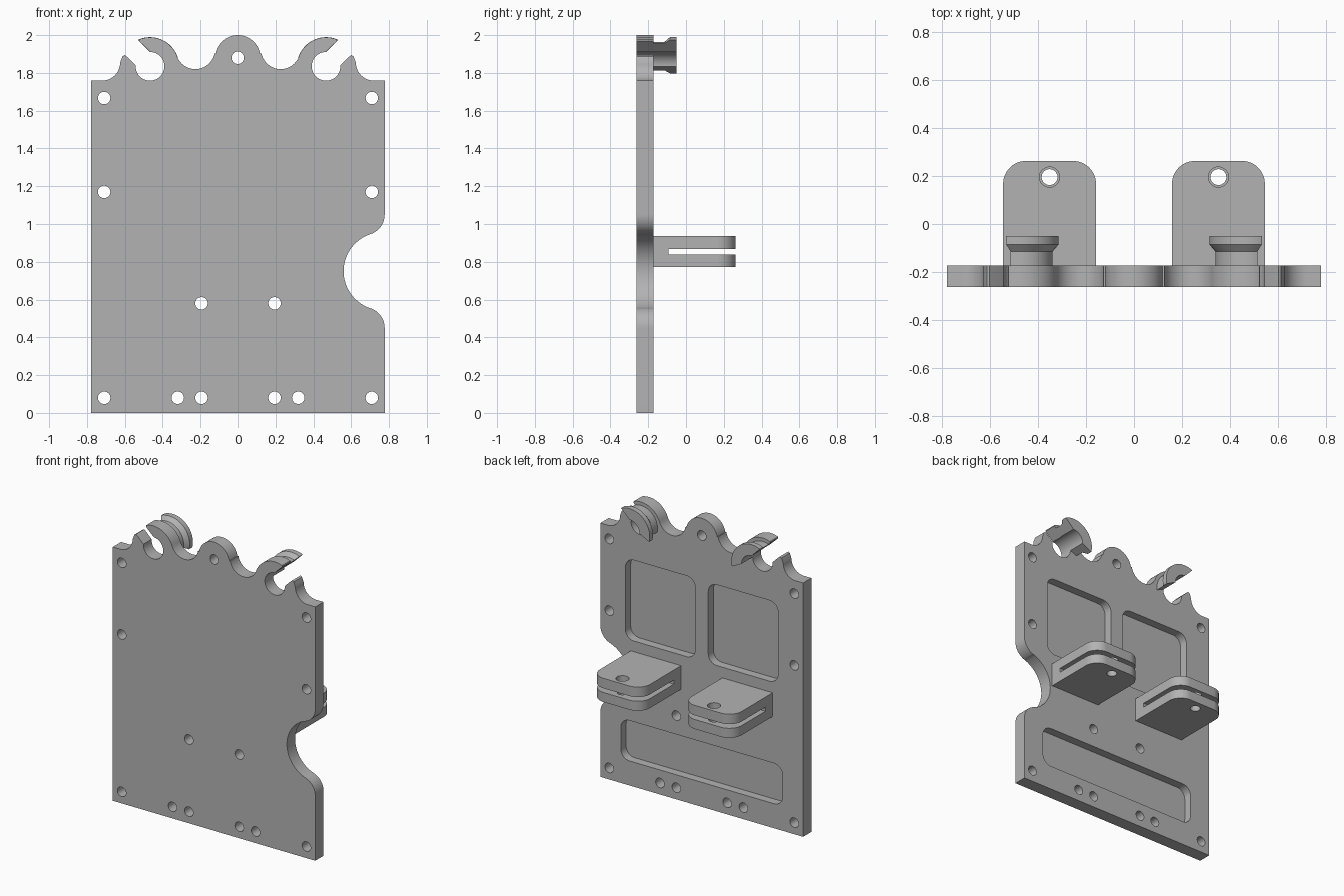
import bpy, bmesh, math
from mathutils import Vector

default = bpy.data.objects.get("Cube")
if default:
    bpy.data.objects.remove(default, do_unlink=True)

grey = bpy.data.materials.new("plain grey")
grey.use_nodes = True
GREY = (0.45, 0.45, 0.45, 1)
grey.diffuse_color = GREY
grey.node_tree.nodes["Principled BSDF"].inputs["Base Color"].default_value = GREY

FRONT, BACK, REAR = -0.262, -0.172, 0.262
BORE, FLANGE, NECK = 0.076, 0.154, 0.129
HOOK = (-0.467, 1.835)


def arc(cx, cy, r, a0, a1, n=20):
    angles = [math.radians(a0 + (a1 - a0) * i / n) for i in range(n + 1)]
    return [(cx + r * math.cos(a), cy + r * math.sin(a)) for a in angles]


def rounded(x0, x1, y0, y1, r):
    return (arc(x1 - r, y1 - r, r, 0, 90, 10) + arc(x0 + r, y1 - r, r, 90, 180, 10)
            + arc(x0 + r, y0 + r, r, 180, 270, 10) + arc(x1 - r, y0 + r, r, 270, 360, 10))


def disc(x, y, r):
    return arc(x, y, r, 0, 360, 32)[:-1]


def finish(bm, name):
    bmesh.ops.recalc_face_normals(bm, faces=bm.faces)
    mesh = bpy.data.meshes.new(name)
    bm.to_mesh(mesh)
    bm.free()
    ob = bpy.data.objects.new(name, mesh)
    mesh.materials.append(grey)
    bpy.context.collection.objects.link(ob)
    return ob


def prisms(name, outlines, lo, hi, axis):
    """Extrude closed outlines along y (outline in xz) or z (outline in xy)."""
    bm = bmesh.new()
    for pts in outlines:
        place = lambda p, d: (p[0], d, p[1]) if axis == "y" else (p[0], p[1], d)
        rings = [[bm.verts.new(place(p, d)) for p in pts] for d in (lo, hi)]
        bm.faces.new(rings[0])
        bm.faces.new(rings[1][::-1])
        for i in range(len(pts)):
            j = (i + 1) % len(pts)
            bm.faces.new((rings[0][i], rings[0][j], rings[1][j], rings[1][i]))
    return finish(bm, name)


def activate(ob):
    bpy.ops.object.select_all(action="DESELECT")
    ob.select_set(True)
    bpy.context.view_layer.objects.active = ob


def cut(ob, cutter):
    mod = ob.modifiers.new("cut", "BOOLEAN")
    mod.operation, mod.solver, mod.object = "DIFFERENCE", "EXACT", cutter
    activate(ob)
    bpy.ops.object.modifier_apply(modifier=mod.name)
    bpy.data.objects.remove(cutter, do_unlink=True)


def smooth(ob):
    activate(ob)
    bpy.ops.object.shade_smooth_by_angle(angle=math.radians(30))


# Plate outline: scalloped top edge with two open hooks, mirrored about x
crest = [(-0.777, 1.759)]
crest += arc(-0.72, 1.854, 0.095, -90, 0)
crest += [(-0.612, 1.888), (-0.6, 1.895), (-0.588, 1.885)]
crest += arc(*HOOK, BORE, 176, 448, 36)
crest += [(-0.524, 1.968), (-0.522, 1.977)]
crest += arc(*HOOK, 0.153, 108, 20.1)
crest += arc(-0.227, 1.923, 0.103, 200.1, 349.3, 24)
crest += arc(0, 1.88, 0.12, 169.3, 90)
outline = crest + [(-x, z) for x, z in crest[-2::-1]]

# Side notch with rounded shoulders
outline += arc(0.668, 1.05, 0.109, 0, -71.7)
outline += arc(0.767, 0.75, 0.207, 108.3, 251.7, 32)
outline += arc(0.668, 0.45, 0.109, 71.7, 0)
outline += [(0.777, 0), (-0.777, 0)]
plate = prisms("back_plate", [outline], FRONT, BACK, "y")

# Screw holes
spots = [(0, 1.88)]
for s in (-1, 1):
    spots += [(s * 0.709, z) for z in (0.08, 1.17, 1.667)]
    spots += [(s * 0.195, 0.58), (s * 0.195, 0.08), (s * 0.32, 0.08)]
cut(plate, prisms("hole_cutter", [disc(x, z, 0.033) for x, z in spots], -0.4, 0, "y"))

# Rear pockets
pockets = [rounded(0.05, 0.585, 1.01, 1.57, 0.065),
           rounded(-0.585, -0.05, 1.01, 1.57, 0.065),
           rounded(-0.62, 0.62, 0.17, 0.45, 0.065)]
cut(plate, prisms("pocket_cutter", pockets, BACK - 0.058, 0, "y"))
smooth(plate)


def lug(side, name):
    """Slotted clevis lug with a vertical pin hole."""
    x = side * 0.351
    w, r = 0.193, 0.095
    shape = [(x - w, BACK), (x + w, BACK)]
    shape += arc(x + w - r, REAR - r, r, 0, 90, 12) + arc(x - w + r, REAR - r, r, 90, 180, 12)
    ob = prisms(name, [shape], 0.772, 0.936, "z")
    slot = [(x - 1, -0.093), (x + 1, -0.093), (x + 1, 1), (x - 1, 1)]
    cut(ob, prisms("slot_cutter", [slot], 0.838, 0.867, "z"))
    cut(ob, prisms("pin_cutter", [disc(x, 0.195, 0.042)], 0.85, 1, "z"))
    cut(ob, prisms("pin_cutter", [disc(x, 0.195, 0.033)], 0.7, 0.855, "z"))
    smooth(ob)


def spool(side, name, n=32):
    """Grooved partial ring behind a hook, open on its outer side."""
    section = [(BORE, BACK), (NECK, BACK), (NECK, -0.114),
               (FLANGE, -0.085), (FLANGE, -0.049), (BORE, -0.049)]
    bm = bmesh.new()
    rings = []
    for i in range(n + 1):
        ring = []
        for r, y in section:
            start = math.pi / 4 + math.acos(0.075 / (r * math.sqrt(2)))
            end = -math.radians(14) * (r - BORE) / (FLANGE - BORE)
            a = start + (end - start) * i / n
            x = HOOK[0] + r * math.cos(a)
            ring.append(bm.verts.new(Vector((-side * x, y, HOOK[1] + r * math.sin(a)))))
        rings.append(ring)
    for a, b in zip(rings, rings[1:]):
        for j in range(len(section)):
            k = (j + 1) % len(section)
            bm.faces.new((a[j], a[k], b[k], b[j]))
    bm.faces.new(rings[0])
    bm.faces.new(rings[-1][::-1])
    smooth(finish(bm, name))


for side, label in ((1, "left"), (-1, "right")):
    lug(side, label + "_lug")
    spool(side, label + "_hook_spool")
